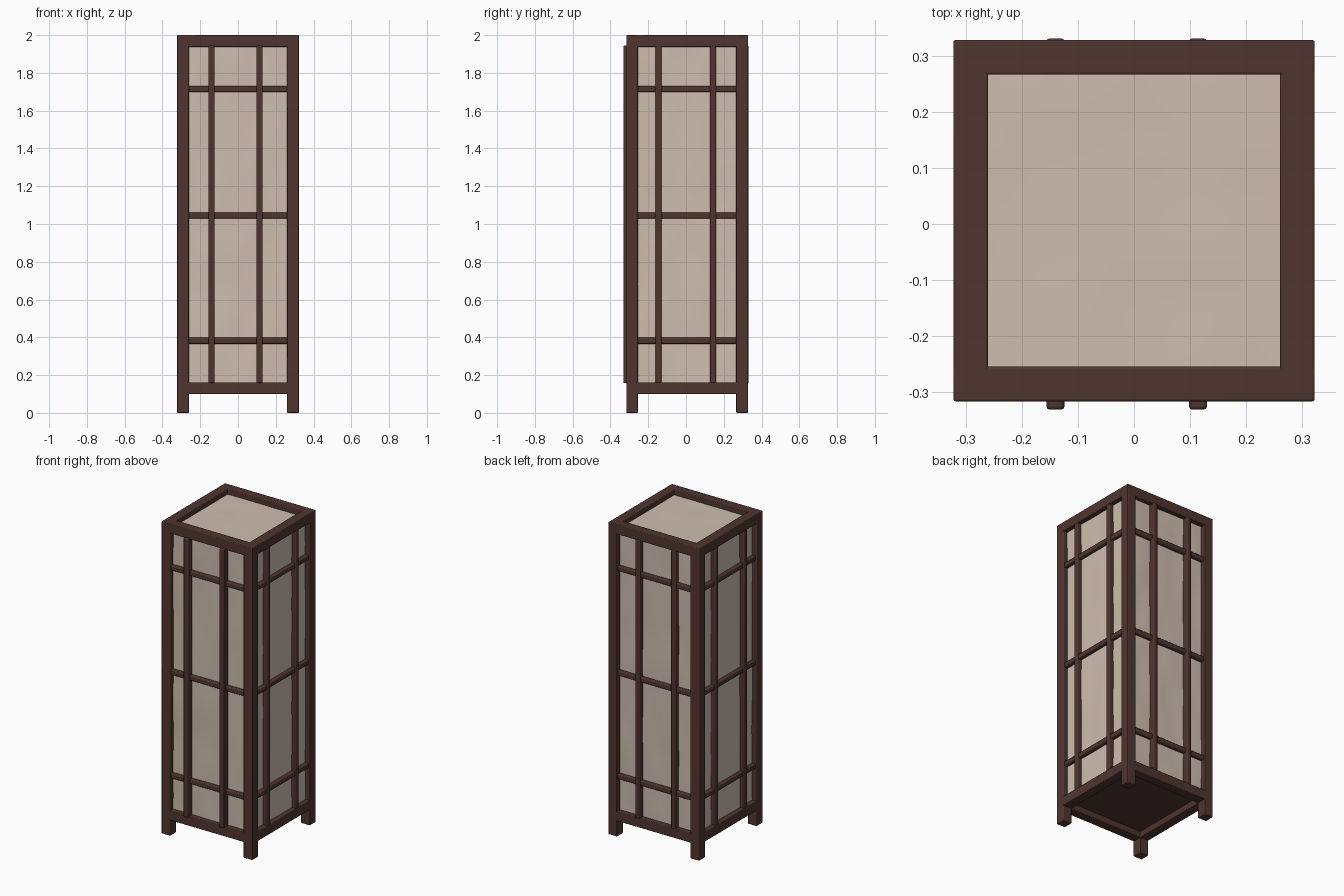
import bpy, bmesh
from mathutils import Vector, noise

if "Cube" in bpy.data.objects:
    bpy.data.objects.remove(bpy.data.objects["Cube"])


def material(name, rgb):
    m = bpy.data.materials.new(name)
    m.diffuse_color = (*rgb, 1)
    m.use_nodes = True
    m.node_tree.nodes["Principled BSDF"].inputs["Base Color"].default_value = m.diffuse_color
    return m


WOOD = material("dark brown wood", (0.080, 0.036, 0.028))
PAPER = material("warm rice paper", (0.62, 0.51, 0.43))
CY = 0.006                      # frame sits slightly towards the back
X, Y = 0.322, 0.322             # frame half sizes
T = 0.062                       # post and rail thickness


def box(name, lo, hi, mat=WOOD, bevel=0.004, cuts=0):
    lo, hi = Vector(lo), Vector(hi)
    bm = bmesh.new()
    bmesh.ops.create_cube(bm, size=1)
    for v in bm.verts:
        v.co = Vector([(lo[i] + hi[i]) / 2 + v.co[i] * (hi[i] - lo[i]) for i in range(3)])
    if cuts:
        bmesh.ops.subdivide_edges(bm, edges=bm.edges[:], cuts=cuts, use_grid_fill=True)
    me = bpy.data.meshes.new(name)
    bm.to_mesh(me)
    bm.free()
    me.materials.append(mat)
    ob = bpy.data.objects.new(name, me)
    bpy.context.collection.objects.link(ob)
    if bevel:
        b = ob.modifiers.new("soft edges", 'BEVEL')
        b.width, b.segments = bevel, 2
    bpy.ops.object.select_all(action='DESELECT')
    bpy.context.view_layer.objects.active = ob
    ob.select_set(True)
    bpy.ops.object.shade_smooth_by_angle(angle=0.6)
    return ob


# Corner posts, running down into the feet
for sx in (-1, 1):
    for sy in (-1, 1):
        xs = sorted((sx * X, sx * (X - T)))
        ys = sorted((CY + sy * Y, CY + sy * (Y - T)))
        box("corner_post", (xs[0], ys[0], 0), (xs[1], ys[1], 1.999))

# Top and bottom rails on all four sides
for name, z0, z1 in (("bottom_rail", 0.10, 0.162), ("top_rail", 1.938, 2.0)):
    for s in (-1, 1):
        ys = sorted((CY + s * Y, CY + s * (Y - T)))
        box(name, (-X, ys[0], z0), (X, ys[1], z1))
        xs = sorted((s * X, s * (X - T)))
        box(name, (xs[0], CY - Y, z0), (xs[1], CY + Y, z1))

# Lattice: uprights stand just proud of the cross bars
W = 0.016
for s in (-1, 1):
    ys = sorted((s * 0.331, s * 0.285))
    for x in (-0.140, 0.114):
        box("lattice_upright", (x - W, ys[0], 0.157), (x + W, ys[1], 1.945), bevel=0.006)
    xs = sorted((s * 0.321, s * 0.280))
    for y in (-0.145, 0.144):
        box("side_lattice_upright", (xs[0], y - W, 0.157), (xs[1], y + W, 1.945), bevel=0.006)
    for z in (0.382, 1.045, 1.715):
        ys = sorted((CY + s * 0.314, CY + s * 0.275))
        box("lattice_cross_bar", (-0.29, ys[0], z - W), (0.29, ys[1], z + W), bevel=0.006)
        xs = sorted((s * 0.314, s * 0.275))
        box("side_lattice_cross_bar", (xs[0], CY - 0.29, z - W), (xs[1], CY + 0.29, z + W), bevel=0.006)

# Floor plate recessed between the bottom rails
box("floor_plate", (-0.28, CY - 0.28, 0.138), (0.28, CY + 0.28, 0.158), bevel=0)

# Paper shade with faint creases
shade = box("paper_shade", (-0.291, CY - 0.291, 0.15), (0.291, CY + 0.291, 1.968), PAPER, 0, 40)
for v in shade.data.vertices:
    p = v.co.copy()
    n = noise.noise(Vector((p.x * 7, p.y * 7, p.z * 4))) * 0.004
    if abs(p.x) > 0.29:
        v.co.x += n
    if abs(p.y - CY) > 0.29:
        v.co.y += n
    if p.z > 1.967:
        v.co.z += n * 0.5
